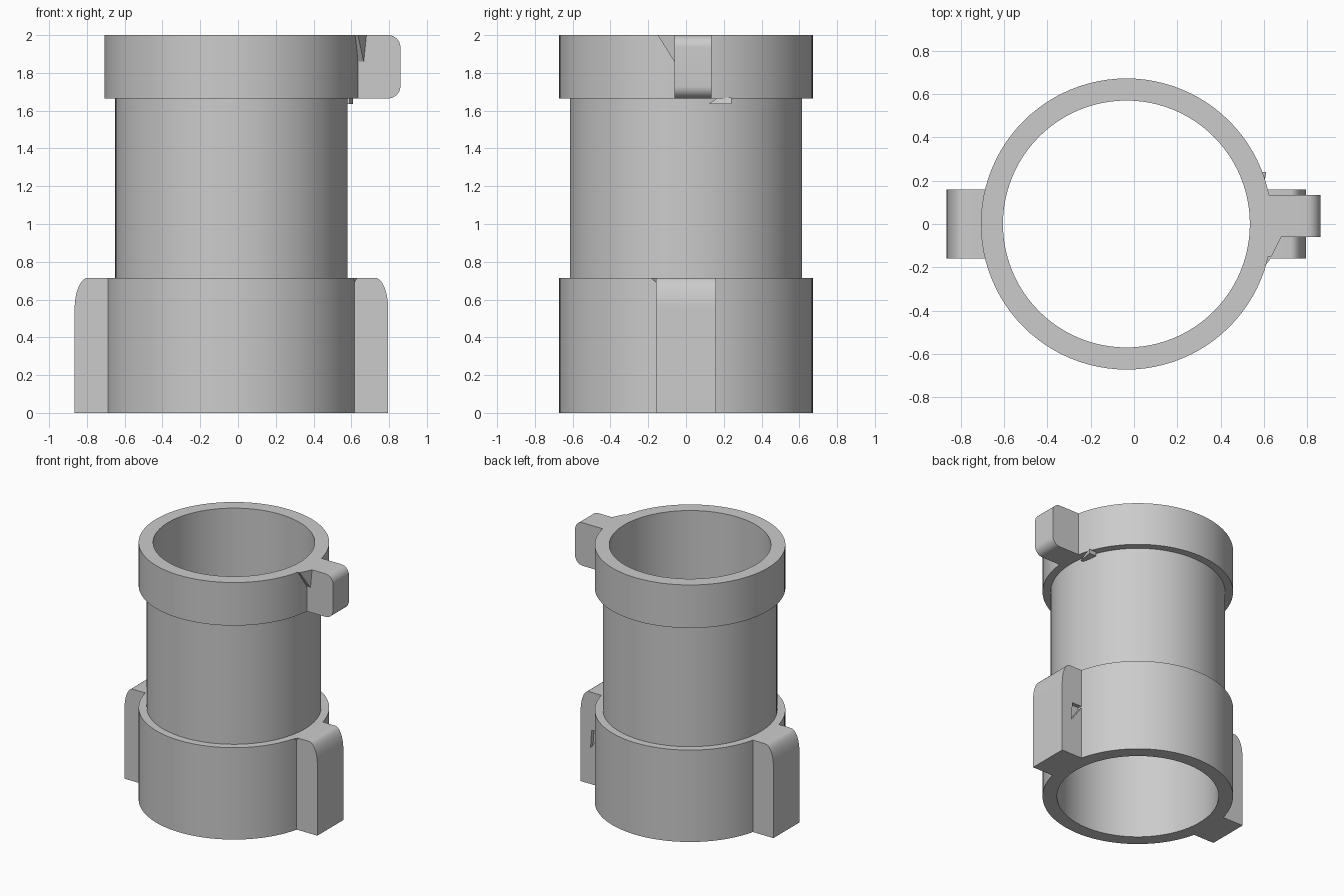
import bpy, bmesh, math

cube = bpy.data.objects.get("Cube")
if cube:
    bpy.data.objects.remove(cube, do_unlink=True)

CX = -0.035          # axis of the tube
COLLAR, BODY, BORE = 0.672, 0.615, 0.57
LOW, HIGH, TOP = 0.715, 1.665, 2.0

grey = bpy.data.materials.new("plain grey")
grey.use_nodes = True
grey.diffuse_color = (0.6, 0.6, 0.6, 1)
grey.node_tree.nodes["Principled BSDF"].inputs["Base Color"].default_value = (0.6, 0.6, 0.6, 1)


def finish(name, bm, smooth=True):
    bmesh.ops.recalc_face_normals(bm, faces=bm.faces)
    mesh = bpy.data.meshes.new(name)
    bm.to_mesh(mesh)
    bm.free()
    mesh.materials.append(grey)
    obj = bpy.data.objects.new(name, mesh)
    bpy.context.collection.objects.link(obj)
    if smooth:
        bpy.ops.object.select_all(action="DESELECT")
        obj.select_set(True)
        bpy.context.view_layer.objects.active = obj
        bpy.ops.object.shade_smooth_by_angle(angle=math.radians(30))
    return obj


def lathe(name, profile, steps=96):
    """Spin a closed (radius, z) outline about the tube axis."""
    bm = bmesh.new()
    rings = []
    for i in range(steps):
        a = math.tau * i / steps
        rings.append([bm.verts.new((CX + r * math.cos(a), r * math.sin(a), z)) for r, z in profile])
    n = len(profile)
    for i in range(steps):
        a, b = rings[i], rings[(i + 1) % steps]
        for j in range(n):
            k = (j + 1) % n
            bm.faces.new((a[j], b[j], b[k], a[k]))
    return finish(name, bm)


def loft(name, first, second, smooth=False):
    """Solid between two matching outlines."""
    bm = bmesh.new()
    a = [bm.verts.new(p) for p in first]
    b = [bm.verts.new(p) for p in second]
    bm.faces.new(a)
    bm.faces.new(b)
    for i in range(len(a)):
        k = (i + 1) % len(a)
        bm.faces.new((a[i], a[k], b[k], b[i]))
    return finish(name, bm, smooth)


def arc(x, z, rx, rz, start, steps=10):
    """Quarter ellipse, counterclockwise from the start angle in degrees."""
    angles = [math.radians(start + 90 * i / steps) for i in range(steps + 1)]
    return [(x + rx * math.cos(t), z + rz * math.sin(t)) for t in angles]


def lug(name, outline, y0, y1):
    return loft(name, [(x, y0, z) for x, z in outline], [(x, y1, z) for x, z in outline], True)


# Tube with a tall lower collar and a short upper collar
lathe("tube", [(BORE, 0), (COLLAR, 0), (COLLAR, LOW), (BODY, LOW),
               (BODY, HIGH), (COLLAR, HIGH), (COLLAR, TOP), (BORE, TOP)])

# Pair of lower lugs with a rounded outer top edge
for side, name in ((1, "lower_lug_left"), (-1, "lower_lug_right")):
    reach = [(0.625, 0), (0.83, 0)] + arc(0.76, 0.55, 0.07, LOW - 0.55, 0) + [(0.625, LOW)]
    lower = lug(name, [(CX + side * x, z) for x, z in reach], -0.16, 0.16)
    if side == 1:
        # Small triangular nick in the back face
        nick = loft("nick_cutter",
                    [(0.61, 0.13, 0.42), (0.70, 0.13, 0.42), (0.71, 0.13, 0.28)],
                    [(0.61, 0.18, 0.42), (0.70, 0.18, 0.42), (0.71, 0.18, 0.28)])
        nick.hide_render = True
        nick.hide_viewport = True
        cut = lower.modifiers.new("nick", "BOOLEAN")
        cut.operation = "DIFFERENCE"
        cut.object = nick

# Single upper lug, rounded on both outer corners
R = 0.065
outline = [(0.585, HIGH)] + arc(0.86 - R, HIGH + R, R, R, 270) + arc(0.86 - R, TOP - R, R, R, 0) + [(0.585, TOP)]
lug("upper_lug", outline, -0.06, 0.135)

# Small gussets where the lugs meet the collars
loft("upper_front_gusset",
     [(0.60, -0.05, TOP), (0.685, -0.05, TOP), (0.635, -0.15, TOP), (0.61, -0.15, TOP)],
     [(0.60, -0.05, 1.86), (0.67, -0.05, 1.86), (0.665, -0.062, 1.86), (0.61, -0.062, 1.86)])
loft("upper_back_gusset",
     [(0.59, 0.13, HIGH), (0.625, 0.13, HIGH), (0.59, 0.17, HIGH)],
     [(0.59, 0.13, 1.74), (0.63, 0.13, 1.74), (0.59, 0.135, 1.74)])
loft("lower_front_gusset",
     [(0.60, -0.155, LOW), (0.635, -0.155, LOW), (0.60, -0.20, LOW)],
     [(0.60, -0.155, 0.67), (0.63, -0.155, 0.67), (0.60, -0.165, 0.67)])

# Small chip under the upper collar
loft("collar_chip",
     [(0.56, 0.12, 1.635), (0.59, 0.12, 1.635), (0.61, 0.24, 1.635), (0.55, 0.24, 1.635)],
     [(0.56, 0.17, 1.67), (0.59, 0.17, 1.67), (0.61, 0.24, 1.67), (0.55, 0.24, 1.67)])
